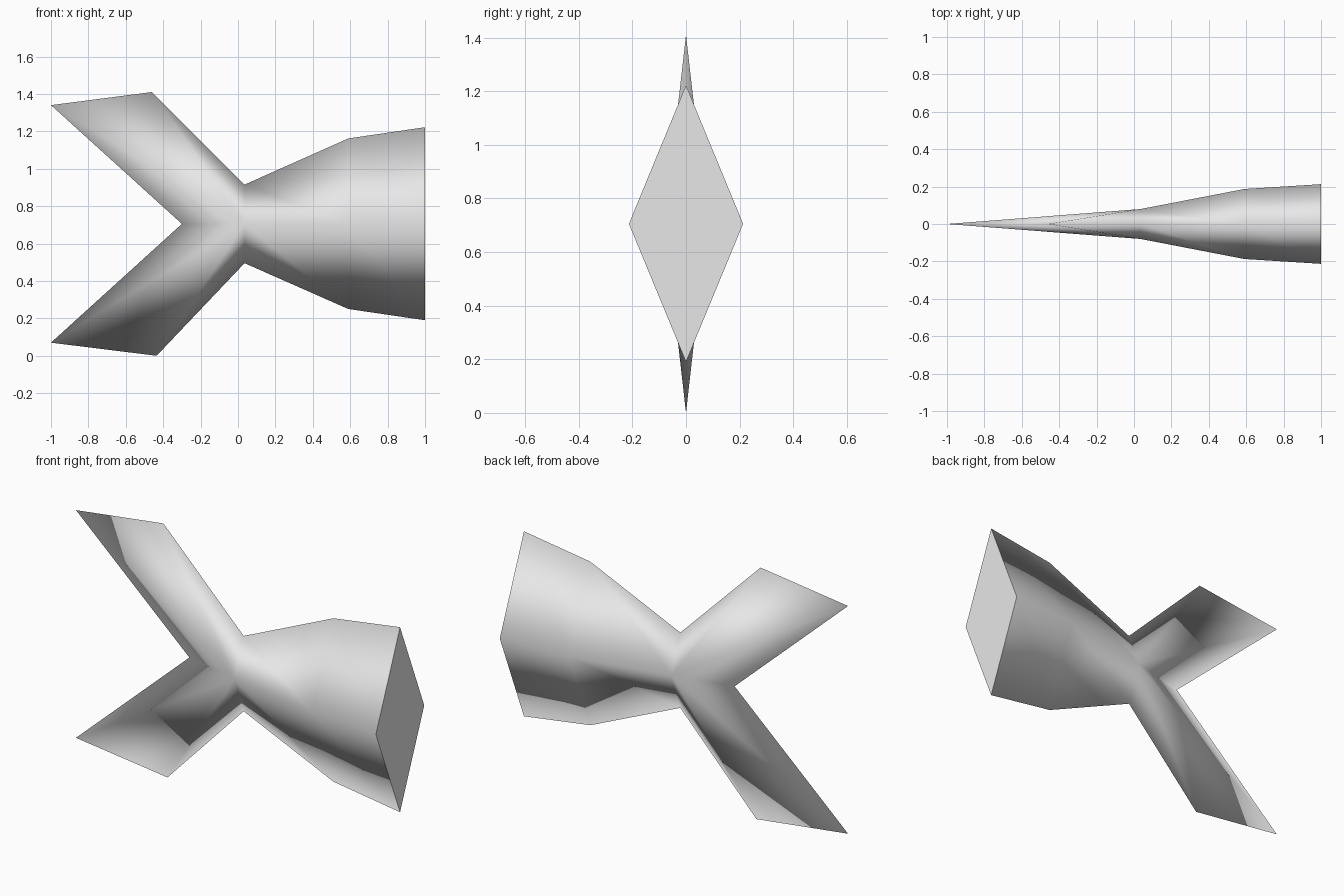
import bpy
import bmesh

cube = bpy.data.objects.get("Cube")
if cube:
    bpy.data.objects.remove(cube, do_unlink=True)

# Single plain grey material
grey = bpy.data.materials.new("plain_grey")
grey.use_nodes = True
grey.diffuse_color = (0.8, 0.8, 0.8, 1)
shader = next(n for n in grey.node_tree.nodes if n.type == 'BSDF_PRINCIPLED')
shader.inputs["Base Color"].default_value = grey.diffuse_color

MID = 0.705
bm = bmesh.new()


def vert(x, y, z):
    return bm.verts.new((x, y, z))


# Body: diamond sections from the waist to the broad end (x, half width, bottom, top)
sections = [(0.035, 0.08, 0.495, 0.915),
            (0.59, 0.187, 0.25, 1.162),
            (1.0, 0.213, 0.19, 1.222)]
rings = [[vert(x, 0, top), vert(x, -w, MID), vert(x, 0, bottom), vert(x, w, MID)]
         for x, w, bottom, top in sections]
for a, b in zip(rings, rings[1:]):
    for i in range(4):
        j = (i + 1) % 4
        bm.faces.new((a[i], a[j], b[j], b[i]))

# Flat cap on the broad end
cap = bm.faces.new(rings[-1])

# Forked tail: two blades tapering to knife edges, meeting at a notch
top, front, bottom, back = rings[0]
notch = vert(-0.3, 0, MID)
blades = [(top, vert(-0.46, 0, 1.41), vert(-1, 0, 1.34)),
          (bottom, vert(-0.435, 0, 0.0), vert(-1, 0, 0.07))]
for root, outer, inner in blades:
    outline = [root, outer, inner, notch]
    for side in (front, back):
        for p, q in zip(outline, outline[1:]):
            bm.faces.new((side, p, q))

bmesh.ops.recalc_face_normals(bm, faces=bm.faces)

# Smooth sides, crisp flat cap
for face in bm.faces:
    face.smooth = face is not cap
for edge in cap.edges:
    edge.smooth = False

mesh = bpy.data.meshes.new("forked_body")
bm.to_mesh(mesh)
bm.free()
mesh.materials.append(grey)
body = bpy.data.objects.new("forked_body", mesh)
bpy.context.collection.objects.link(body)
